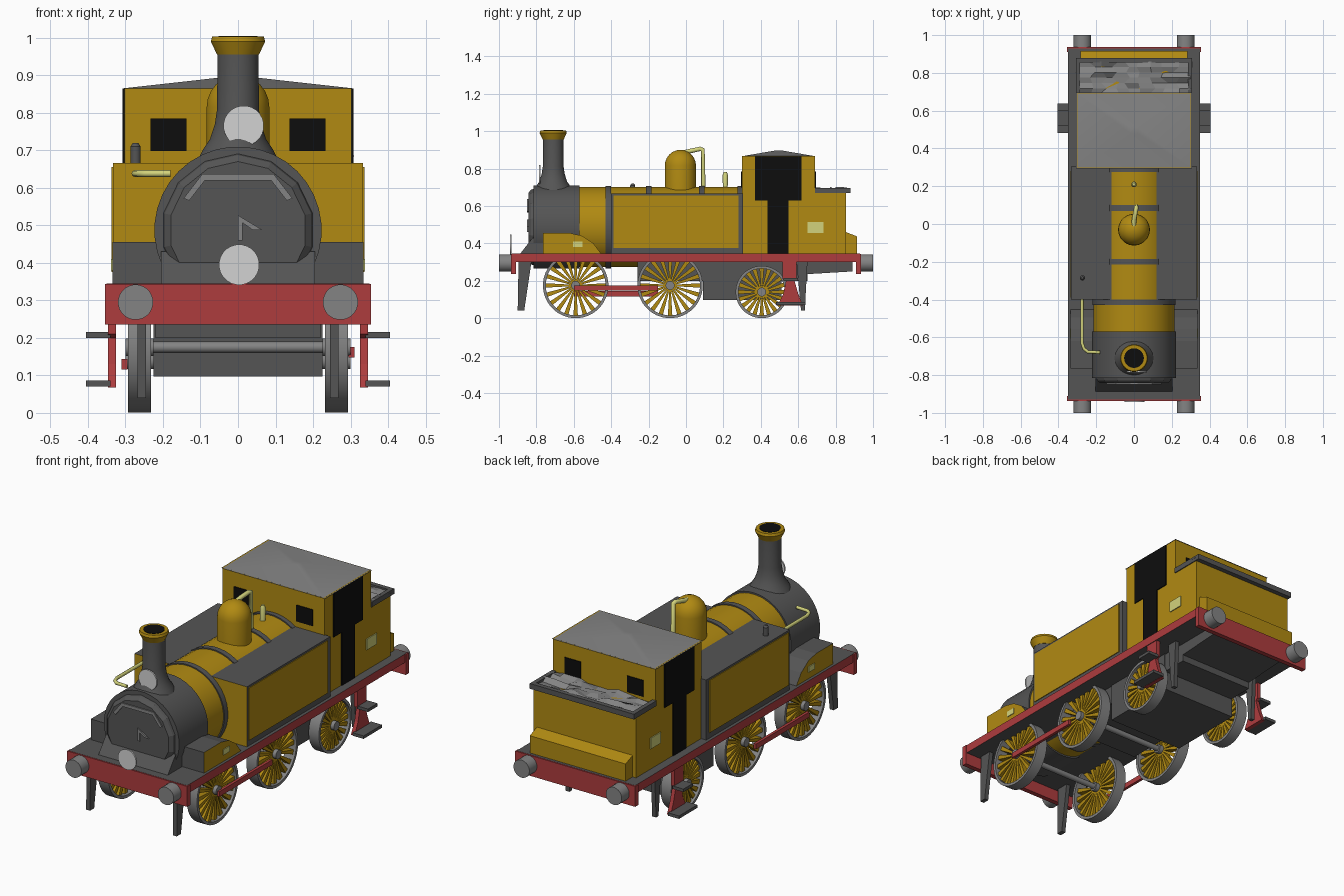
import bpy, bmesh, math, random
from mathutils import Vector, Matrix

random.seed(4)
if "Cube" in bpy.data.objects:
    bpy.data.objects.remove(bpy.data.objects["Cube"])


def material(name, r, g, b):
    m = bpy.data.materials.new(name)
    m.use_nodes = True
    m.diffuse_color = (r, g, b, 1)
    m.node_tree.nodes["Principled BSDF"].inputs["Base Color"].default_value = (r, g, b, 1)
    return m


gold = material("gold paint", .44, .255, .006)
dark = material("dark grey", .09, .09, .09)
steel = material("steel grey", .23, .23, .23)
red = material("red paint", .42, .045, .048)
black = material("black", .004, .004, .004)
cream = material("pale brass", .65, .65, .2)
white = material("lamp white", .65, .65, .65)


def finish(name, bm, mat, mirror=False, smooth=False):
    bmesh.ops.recalc_face_normals(bm, faces=bm.faces)
    me = bpy.data.meshes.new(name)
    bm.to_mesh(me)
    bm.free()
    me.materials.append(mat)
    if smooth:
        me.shade_smooth()
        me.set_sharp_from_angle(angle=math.radians(32))
    ob = bpy.data.objects.new(name, me)
    bpy.context.collection.objects.link(ob)
    if mirror:
        ob.modifiers.new("Mirror", "MIRROR")
    return ob


def place(axis, a, u, v):
    return {"x": (a, u, v), "y": (u, a, v), "z": (u, v, a)}[axis]


def add_prism(bm, pts, axis, a, b):
    ends = [[bm.verts.new(place(axis, t, u, v)) for u, v in pts] for t in (a, b)]
    bm.faces.new(ends[0])
    bm.faces.new(ends[1][::-1])
    for i in range(len(pts)):
        j = (i + 1) % len(pts)
        bm.faces.new((ends[0][i], ends[0][j], ends[1][j], ends[1][i]))


def prism(name, mat, pts, axis, a, b, mirror=False):
    bm = bmesh.new()
    add_prism(bm, pts, axis, a, b)
    return finish(name, bm, mat, mirror)


def box(name, mat, x, y, z, mirror=False):
    pts = [(y[0], z[0]), (y[1], z[0]), (y[1], z[1]), (y[0], z[1])]
    return prism(name, mat, pts, "x", x[0], x[1], mirror)


def lathe(name, mat, pts, axis, cu, cv, seg=32, mirror=False, loop=False, smooth=True):
    """Turn (position, radius) points around an axis line through (cu, cv)."""
    bm = bmesh.new()
    rings = []
    for a, r in pts:
        angles = [2 * math.pi * (i + .5) / seg for i in range(seg)]
        rings.append([bm.verts.new(place(axis, a, cu + r * math.cos(t), cv + r * math.sin(t))) for t in angles])
    pairs = list(zip(rings, rings[1:] + rings[:1]))
    for p, q in pairs if loop else pairs[:-1]:
        for i in range(seg):
            j = (i + 1) % seg
            bm.faces.new((p[i], p[j], q[j], q[i]))
    if not loop:
        bm.faces.new(rings[0])
        bm.faces.new(rings[-1])
    return finish(name, bm, mat, mirror, smooth)


def tube(name, mat, path, r):
    cu = bpy.data.curves.new(name, "CURVE")
    cu.dimensions, cu.bevel_depth, cu.bevel_resolution, cu.use_fill_caps = "3D", r, 2, True
    sp = cu.splines.new("POLY")
    sp.points.add(len(path) - 1)
    for p, co in zip(sp.points, path):
        p.co = (*co, 1)
    cu.materials.append(mat)
    ob = bpy.data.objects.new(name, cu)
    bpy.context.collection.objects.link(ob)
    for o in bpy.context.selected_objects:
        o.select_set(False)
    ob.select_set(True)
    bpy.context.view_layer.objects.active = ob
    bpy.ops.object.convert(target="MESH")


def paint(ob, mat, rule):
    ob.data.materials.append(mat)
    for p in ob.data.polygons:
        if rule(p.normal):
            p.material_index = len(ob.data.materials) - 1


# Running board, buffer beams and buffers
board = box("running_board", dark, (-.35, .35), (-.93, .93), (.30, .345))
paint(board, red, lambda n: abs(n.z) < .5)
for end, s in (("front", -1), ("rear", 1)):
    box(end + "_buffer_beam", red, (-.355, .355), sorted((s * .91, s * .936)), (.235, .344))
    lathe(end + "_buffers", steel, [(s * .92, .047), (s * 1.0, .047)], "y", .273, .295, 24, True)

# Boiler, smokebox and bands
CZ = .487
lathe("smokebox", dark, [(-.815, .223), (-.57, .223)], "y", 0, CZ, 36)
lathe("boiler", gold, [(-.575, .215), (.31, .215)], "y", 0, CZ, 36)
for i, y in enumerate((-.415, -.2, .085, .29)):
    lathe(f"boiler_band_{i}", dark, [(y - .015, .221), (y + .015, .221)], "y", 0, CZ, 36)
lathe("smokebox_door", dark, [(-.81, .205), (-.828, .2), (-.843, .183)], "y", 0, CZ, 14, smooth=False)
prism("door_rail", steel, [(-.145, .572), (-.095, .637), (.095, .637), (.145, .572),
                           (.13, .566), (.088, .62), (-.088, .62), (-.13, .566)], "y", -.849, -.842)
prism("door_handle", steel, [(0, .46), (.012, .46), (.012, .507), (.04, .487), (.066, .487), (0, .527)],
      "y", -.849, -.842)
prism("smokebox_saddle", dark, [(-.89, .34), (-.82, .43), (-.57, .43), (-.57, .34)], "x", -.205, .205)

# Chimney, dome and lamps
lathe("chimney", dark, [(.67, .11), (.705, .092), (.73, .075), (.77, .062), (.81, .056), (.96, .055)],
      "z", 0, -.71)
lathe("chimney_cap", gold, [(.955, .056), (.99, .073), (1.003, .069)], "z", 0, -.71)
lathe("chimney_hole", black, [(1.0, .052), (1.005, .052)], "z", 0, -.71)
arc = [math.radians(a) for a in range(0, 90, 15)]
lathe("steam_dome", gold, [(.66, .084)] + [(.815 + .085 * math.sin(a), .084 * math.cos(a)) for a in arc]
      + [(.9, .004)], "z", 0, -.03)
lathe("upper_lamp", white, [(-.785, .054), (-.777, .054)], "y", .015, .765, 24)
lathe("lower_lamp", white, [(-.942, .054), (-.934, .054)], "y", .003, .395, 24)

# Pipes, whistle and filler
tube("dome_pipe", cream, [(0, -.02, .885), (0, .02, .893), (.01, .075, .905), (.012, .09, .9), (.012, .093, .69)], .012)
tube("side_pipe", cream, [(-.275, -.39, .638), (-.275, -.63, .638), (-.265, -.66, .638),
                          (-.245, -.677, .638), (-.18, -.68, .638)], .009)
lathe("whistle", cream, [(.68, .013), (.765, .015), (.782, .008)], "z", 0, .21, 12)
lathe("tank_filler", dark, [(.65, .014), (.71, .014), (.72, .007)], "z", -.273, -.285, 12)

# Side tanks
tank = box("side_tanks", dark, (.12, .333), (-.40, .305), (.34, .666), True)
paint(tank, gold, lambda n: n.y < -.5)
box("tank_panels", gold, (.33, .337), (-.388, .28), (.375, .655), True)

# Sandboxes running into the front splashers
sand = prism("sandbox_splashers", dark, [(-.765, .34), (-.765, .455), (-.62, .455), (-.555, .44),
                                         (-.495, .40), (-.45, .34)], "x", .2, .335, True)
paint(sand, gold, lambda n: abs(n.x) > .5)
box("splasher_plates", cream, (.333, .339), (-.605, -.553), (.38, .41), True)

# Cab with hipped roof, openings and windows
box("cab", gold, (-.303, .303), (.30, .69), (.34, .866))
bm = bmesh.new()
base = [bm.verts.new((x, y, .865)) for x, y in ((-.307, .295), (.307, .295), (.307, .695), (-.307, .695))]
top = [bm.verts.new((x, y, .897)) for x, y in ((-.02, .48), (.02, .48), (.02, .51), (-.02, .51))]
bm.faces.new(base)
bm.faces.new(top)
for i in range(4):
    j = (i + 1) % 4
    bm.faces.new((base[i], base[j], top[j], top[i]))
finish("cab_roof", bm, steel, smooth=True)
prism("cab_doorways", black, [(.37, .865), (.37, .63), (.437, .63), (.437, .346), (.547, .346),
                              (.547, .63), (.617, .63), (.617, .865)], "x", .3, .308, True)
for end, y in (("front", .299), ("rear", .691)):
    box(end + "_cab_windows", black, (.137, .233), (y - .004, y + .004), (.698, .785), True)

# Coal bunker
box("bunker", gold, (-.303, .303), (.68, .855), (.34, .675))
box("rear_locker_base", gold, (-.283, .283), (.85, .915), (.34, .425))
prism("rear_locker_lid", gold, [(.85, .425), (.915, .425), (.915, .437), (.85, .462)], "x", -.283, .283)
box("bunker_rear_rim", dark, (-.308, .308), (.855, .88), (.668, .696))
box("bunker_side_rims", dark, (.285, .308), (.69, .86), (.668, .696), True)
box("bunker_plates", cream, (.3, .308), (.65, .735), (.455, .513), True)
bm = bmesh.new()
bmesh.ops.create_grid(bm, x_segments=9, y_segments=6, size=.5)
for v in bm.verts:
    v.co = (v.co.x * .58 + random.uniform(-.02, .02), .775 + v.co.y * .17, .687 + random.uniform(-.015, .015))
coal = finish("coal", bm, steel)
if coal.data.polygons[0].normal.z < 0:
    coal.data.flip_normals()


# Spoked wheels with axles
def wheels(name, y, r, spokes=20):
    lathe(name + "_tyres", steel, [(.232, r), (.293, r), (.293, r - .015), (.232, r - .015)],
          "x", y, r, 40, True, True)
    lathe(name + "_hubs", steel, [(.225, .024), (.3, .024)], "x", y, r, 16, True)
    lathe(name + "_axle", steel, [(-.23, .015), (.23, .015)], "x", y, r, 16)
    bm = bmesh.new()
    for i in range(spokes):
        a = 2 * math.pi * i / spokes
        rot = Matrix.Rotation(a, 2)
        blade = [(.02, -.004), (r - .01, -.012), (r - .01, .012), (.02, .004)]
        pts = [rot @ Vector(p) + Vector((y, r)) for p in blade]
        add_prism(bm, pts, "x", .248, .28)
    finish(name + "_spokes", bm, gold, True)


wheels("front_wheels", -.59, .175)
wheels("middle_wheels", -.085, .175)
wheels("rear_wheels", .405, .14)

# Coupling rods, set at different heights on each side
for side, s, z in (("left", 1, .162), ("right", -1, .13)):
    box(side + "_coupling_rod", red, sorted((s * .295, s * .31)), (-.6, -.15), (z - .014, z + .014))

# Underframe, guard irons and hangers
box("firebox_bottom", dark, (-.225, .225), (.09, .51), (.097, .31))
box("underframe", dark, (-.22, .22), (-.26, .65), (.2, .31))
prism("rear_frame", dark, [(.64, .31), (.64, .235), (.89, .25), (.89, .31)], "x", -.22, .22)
prism("guard_irons", dark, [(-.9, .04), (-.865, .04), (-.825, .31), (-.895, .31)], "x", .245, .268, True)
prism("rear_hangers", dark, [(.615, .04), (.635, .04), (.65, .31), (.59, .31)], "x", .245, .268, True)

# Cab steps
prism("step_plates", red, [(.515, .31), (.515, .21), (.535, .2), (.52, .13), (.49, .068), (.625, .068),
                           (.6, .13), (.58, .2), (.592, .21), (.592, .31)], "x", .325, .346, True)
for name, z in (("upper", .207), ("lower", .078)):
    w = .04 if name == "upper" else .078
    box(name + "_step_treads", dark, (.34, .405), (.56 - w, .56 + w), (z - .008, z + .008), True)
